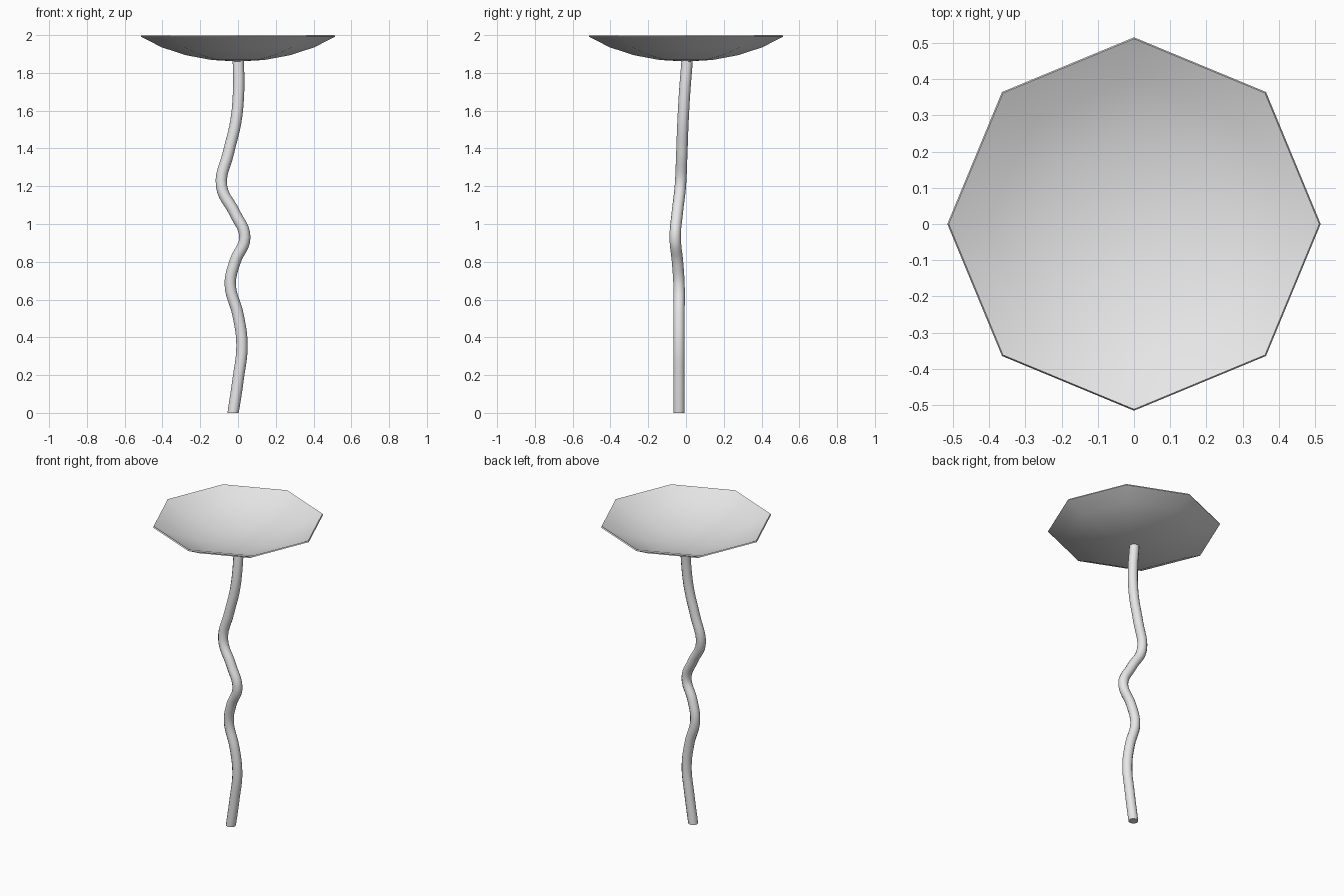
import bpy
import bmesh
from math import sin, cos, pi, radians

cube = bpy.data.objects.get("Cube")
if cube:
    bpy.data.objects.remove(cube)

# One pale grey for everything
grey = bpy.data.materials.new("pale_grey")
grey.use_nodes = True
grey.diffuse_color = (0.8, 0.8, 0.8, 1)
grey.node_tree.nodes["Principled BSDF"].inputs["Base Color"].default_value = (0.8, 0.8, 0.8, 1)


def make_object(name, bm):
    bmesh.ops.recalc_face_normals(bm, faces=bm.faces)
    mesh = bpy.data.meshes.new(name)
    bm.to_mesh(mesh)
    bm.free()
    mesh.materials.append(grey)
    obj = bpy.data.objects.new(name, mesh)
    bpy.context.collection.objects.link(obj)
    bpy.ops.object.select_all(action="DESELECT")
    obj.select_set(True)
    bpy.context.view_layer.objects.active = obj
    return obj


# Dish: thin eight-sided cap of a flattened sphere, open at the top
SIDES, RINGS = 8, 4
RIM, BASE, TOP, WALL = 0.515, 1.86, 2.0, 0.008


def dish_profile(lift):
    points = []
    for i in range(RINGS + 1):
        a = pi / 4 * i / RINGS
        r = RIM * sin(a) / sin(pi / 4)
        z = BASE + (TOP - BASE - WALL) * (1 - cos(a)) / (1 - cos(pi / 4))
        points.append((r - lift * 0.5 * i / RINGS, z + lift))
    return points


bm = bmesh.new()
outline = dish_profile(0) + dish_profile(WALL)[::-1]
verts = [bm.verts.new((r, 0, z)) for r, z in outline]
edges = [bm.edges.new(pair) for pair in zip(verts, verts[1:])]
bmesh.ops.spin(bm, geom=verts + edges, cent=(0, 0, 0), axis=(0, 0, 1),
               angle=2 * pi, steps=SIDES, use_duplicate=False)
bmesh.ops.remove_doubles(bm, verts=bm.verts, dist=0.0005)
make_object("dish", bm)
bpy.ops.object.shade_smooth_by_angle(angle=radians(40))

# Stem: wavy round tube
path = [(-0.026, -0.037, 0), (0.001, -0.037, 0.18), (0.021, -0.037, 0.36),
        (0, -0.037, 0.52), (-0.041, -0.037, 0.68), (-0.016, -0.045, 0.8),
        (0.036, -0.057, 0.93), (-0.018, -0.046, 1.06), (-0.087, -0.03, 1.2),
        (-0.05, -0.022, 1.38), (-0.012, -0.016, 1.54), (0.003, -0.007, 1.7),
        (0.002, 0.006, 1.862)]
curve = bpy.data.curves.new("stem", "CURVE")
curve.dimensions = "3D"
curve.bevel_depth = 0.03
curve.bevel_resolution = 4
curve.resolution_u = 6
curve.use_fill_caps = True
spline = curve.splines.new("BEZIER")
spline.bezier_points.add(len(path) - 1)
for point, co in zip(spline.bezier_points, path):
    point.co = co
    point.handle_left_type = point.handle_right_type = "AUTO"
helper = bpy.data.objects.new("stem_path", curve)
bpy.context.collection.objects.link(helper)
bpy.context.view_layer.update()
bm = bmesh.new()
bm.from_mesh(helper.to_mesh())
helper.to_mesh_clear()
bpy.data.objects.remove(helper)
bmesh.ops.remove_doubles(bm, verts=bm.verts, dist=0.0005)
# Rest the foot flat on the ground
for v in bm.verts:
    if v.co.z < 0.02:
        v.co.z = 0
make_object("stem", bm)
bpy.ops.object.shade_smooth_by_angle(angle=radians(40))
